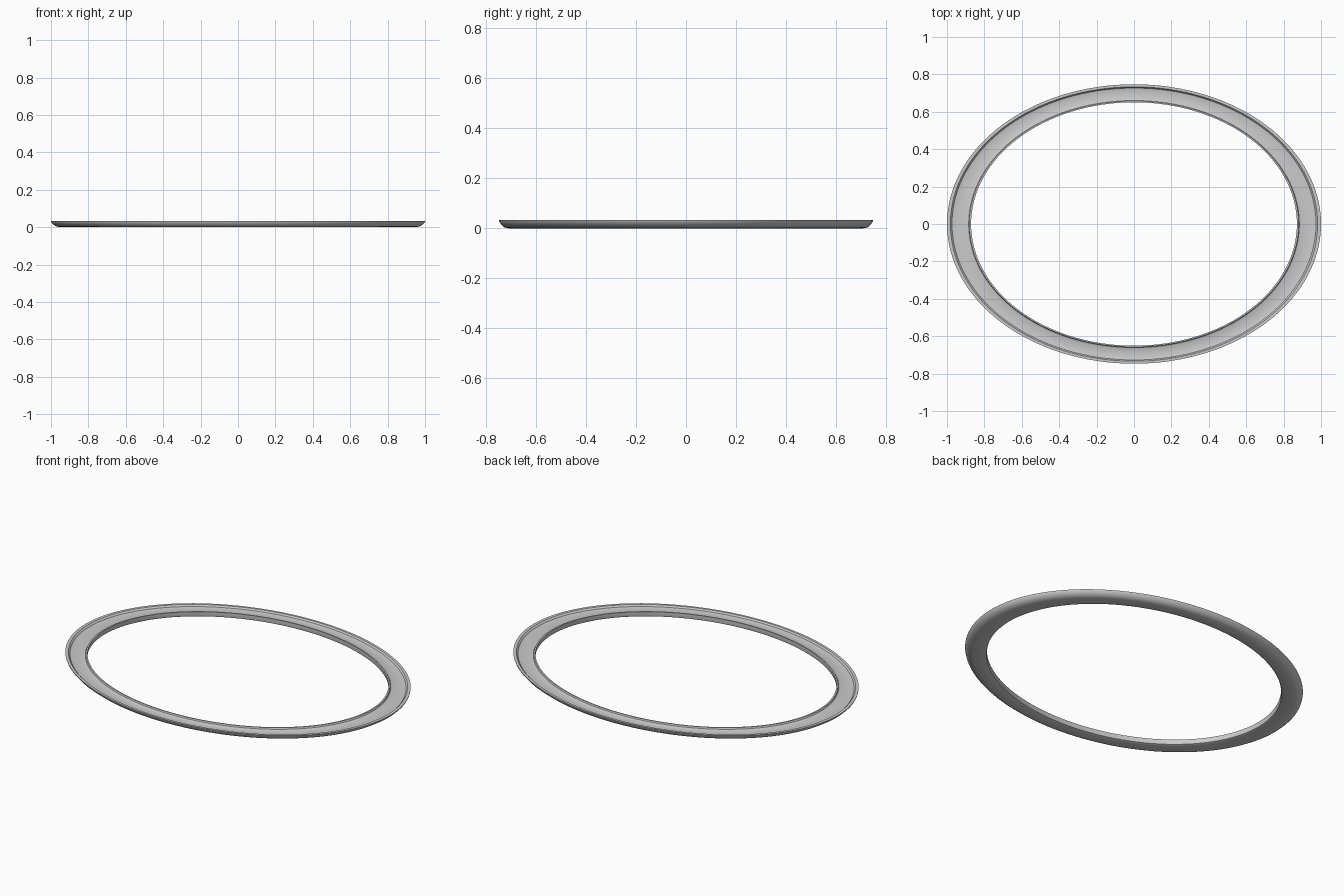
import bpy, bmesh
from math import cos, sin, tau

if "Cube" in bpy.data.objects:
    bpy.data.objects.remove(bpy.data.objects["Cube"])

SEGMENTS = 128
Y_SCALE = 0.747

# Shallow tray cross-section: (radius, height)
PROFILE = [
    (1.000, 0.032), (0.998, 0.025), (0.986, 0.013), (0.972, 0.004), (0.950, 0.000),
    (0.885, 0.000), (0.874, 0.004), (0.871, 0.012), (0.871, 0.032),
    (0.880, 0.032), (0.884, 0.024), (0.895, 0.020),
    (0.955, 0.020), (0.973, 0.023), (0.982, 0.032),
]


def elliptical_ring(name, profile):
    bm = bmesh.new()
    rings = []
    for i in range(SEGMENTS):
        a = tau * i / SEGMENTS
        rings.append([bm.verts.new((r * cos(a), r * sin(a) * Y_SCALE, z))
                      for r, z in profile])
    n = len(profile)
    for i in range(SEGMENTS):
        p, q = rings[i], rings[(i + 1) % SEGMENTS]
        for j in range(n):
            k = (j + 1) % n
            bm.faces.new((p[j], p[k], q[k], q[j]))
    bmesh.ops.recalc_face_normals(bm, faces=bm.faces)
    mesh = bpy.data.meshes.new(name)
    bm.to_mesh(mesh)
    bm.free()
    obj = bpy.data.objects.new(name, mesh)
    bpy.context.collection.objects.link(obj)
    return obj


# Oval rim with a shallow groove on top
rim = elliptical_ring("oval_rim", PROFILE)
bpy.context.view_layer.objects.active = rim
rim.select_set(True)
bpy.ops.object.shade_smooth_by_angle(angle=0.6)
